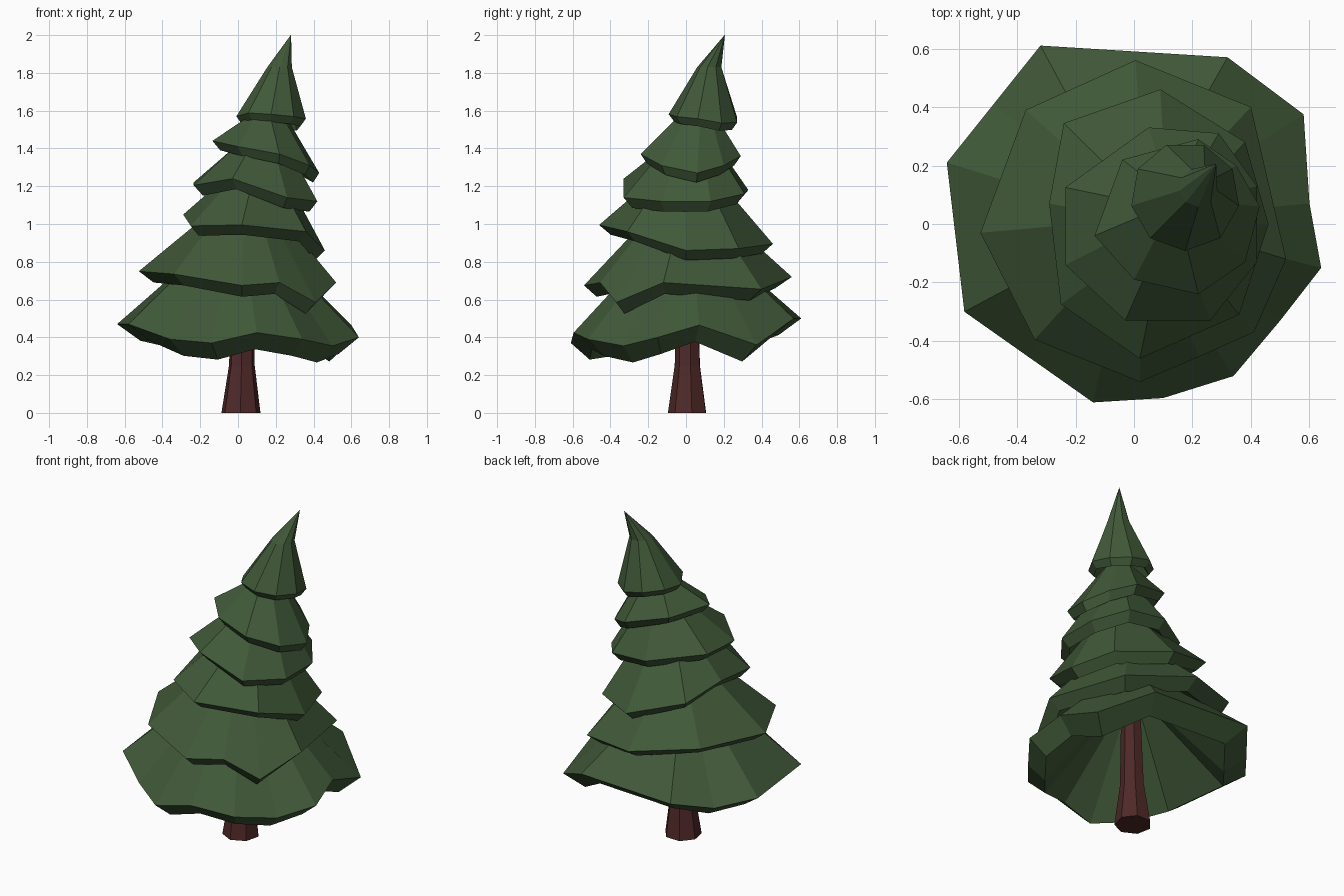
import bpy, bmesh, math
from mathutils import Vector

if "Cube" in bpy.data.objects:
    bpy.data.objects.remove(bpy.data.objects["Cube"])


def material(name, rgb):
    m = bpy.data.materials.new(name)
    m.diffuse_color = (*rgb, 1)
    m.use_nodes = True
    m.node_tree.nodes["Principled BSDF"].inputs["Base Color"].default_value = m.diffuse_color
    return m


GREEN = material("needles", (0.052, 0.1, 0.04))
BROWN = material("bark", (0.08, 0.022, 0.022))


def skin(name, rings, mat):
    """Bridge a stack of equal-sized rings and cap both ends, flat shaded."""
    bm = bmesh.new()
    loops = [[bm.verts.new(p) for p in r] for r in rings]
    n = len(loops[0])
    for a, b in zip(loops, loops[1:]):
        for i in range(n):
            j = (i + 1) % n
            bm.faces.new((a[i], a[j], b[j], b[i]))
    bm.faces.new(loops[0])
    bm.faces.new(loops[-1])
    bmesh.ops.recalc_face_normals(bm, faces=bm.faces)
    me = bpy.data.meshes.new(name)
    bm.to_mesh(me)
    bm.free()
    me.materials.append(mat)
    ob = bpy.data.objects.new(name, me)
    bpy.context.collection.objects.link(ob)
    return ob


def circle(c, r, n, start=0.0):
    return [Vector((c[0] + r * math.cos(start + math.tau * i / n),
                    c[1] + r * math.sin(start + math.tau * i / n), c[2])) for i in range(n)]


def tier(name, rim, neck, r, drop, shrink, extra=()):
    """Skirt of branches: narrow neck, wavy rim, tucked-in lip, hollow underside."""
    rim = [Vector(p) for p in rim]
    mid = sum(rim, Vector()) / len(rim)
    neck = Vector(neck)

    def toward(radius, dz):
        out = []
        for p in rim:
            d = Vector((p.x - mid.x, p.y - mid.y, 0)).normalized()
            out.append(neck + d * radius + Vector((0, 0, dz)))
        return out

    lip = [Vector((mid.x + (p.x - mid.x) * shrink, mid.y + (p.y - mid.y) * shrink, p.z - drop))
           for p in rim]
    hollow = toward(0.045, -0.1)
    return skin(name, [*extra, toward(r, 0), rim, lip, hollow], GREEN)


# Trunk, flared at the foot and leaning with the crown
skin("trunk", [circle((0.015, 0.01, 0), 0.106, 7, 0.2),
               circle((0.02, 0.01, 0.25), 0.07, 7, 0.2),
               circle((0.03, 0.01, 0.8), 0.055, 7, 0.2),
               circle((0.10, 0.02, 1.25), 0.04, 7, 0.2),
               circle((0.16, 0.08, 1.6), 0.025, 7, 0.2)], BROWN)

# Branch tiers from the ground up
tier("branch_tier_1",
     [(-.64, .21, .47), (-.48, .41, .44), (-.32, .61, .50), (.32, .57, .50), (.58, .375, .36),
      (.60, .07, .465), (.64, -.15, .40), (.50, -.33, .355), (.34, -.52, .39),
      (.10, -.595, .425), (-.14, -.61, .37), (-.36, -.455, .39), (-.58, -.30, .47)],
     (.01, 0, .94), .12, .088, .82)
tier("branch_tier_2",
     [(-.525, -.03, .75), (-.37, .39, .77), (.005, .56, .72), (.40, .40, .655),
      (.52, -.12, .69), (.41, -.37, .585), (.22, -.455, .69), (.02, -.54, .675),
      (-.34, -.395, .735)],
     (.04, 0, 1.10), .14, .06, .86)
tier("branch_tier_3",
     [(-.29, .07, 1.05), (-.24, .345, 1.0), (.09, .46, .895), (.38, .28, .87),
      (.46, 0, .86), (.36, -.31, .96), (.02, -.46, .995), (-.25, -.275, .99)],
     (.10, 0, 1.27), .14, .052, .87)
tier("branch_tier_4",
     [(-.235, .125, 1.22), (-.235, -.14, 1.205), (-.03, -.33, 1.24), (.26, -.33, 1.14),
      (.42, -.13, 1.12), (.42, .13, 1.12), (.29, .31, 1.16), (.05, .33, 1.18)],
     (.13, .03, 1.43), .13, .055, .86)
tier("branch_tier_5",
     [(-.135, -.04, 1.44), (0, -.19, 1.41), (.22, -.24, 1.37), (.38, -.13, 1.31),
      (.43, .06, 1.27), (.35, .20, 1.31), (.22, .29, 1.36), (-.04, .22, 1.43)],
     (.155, .06, 1.57), .10, .05, .87)

# Bent tip: tilted rim with slight waves, kinked ring, then the point
start = math.radians(-10)
tip_rim = circle((.175, .095, 1.565), .187, 9, start)
for i, p in enumerate(tip_rim):
    p.z += -0.08 * (p.x - .175) - 0.06 * (p.y - .095) + (-.012 if i in (1, 2, 5) else .005)
tier("tree_tip", tip_rim, (.22, .125, 1.83), .066, .04, .84,
     [circle((.28, .205, 2.0), .001, 9, start)])
